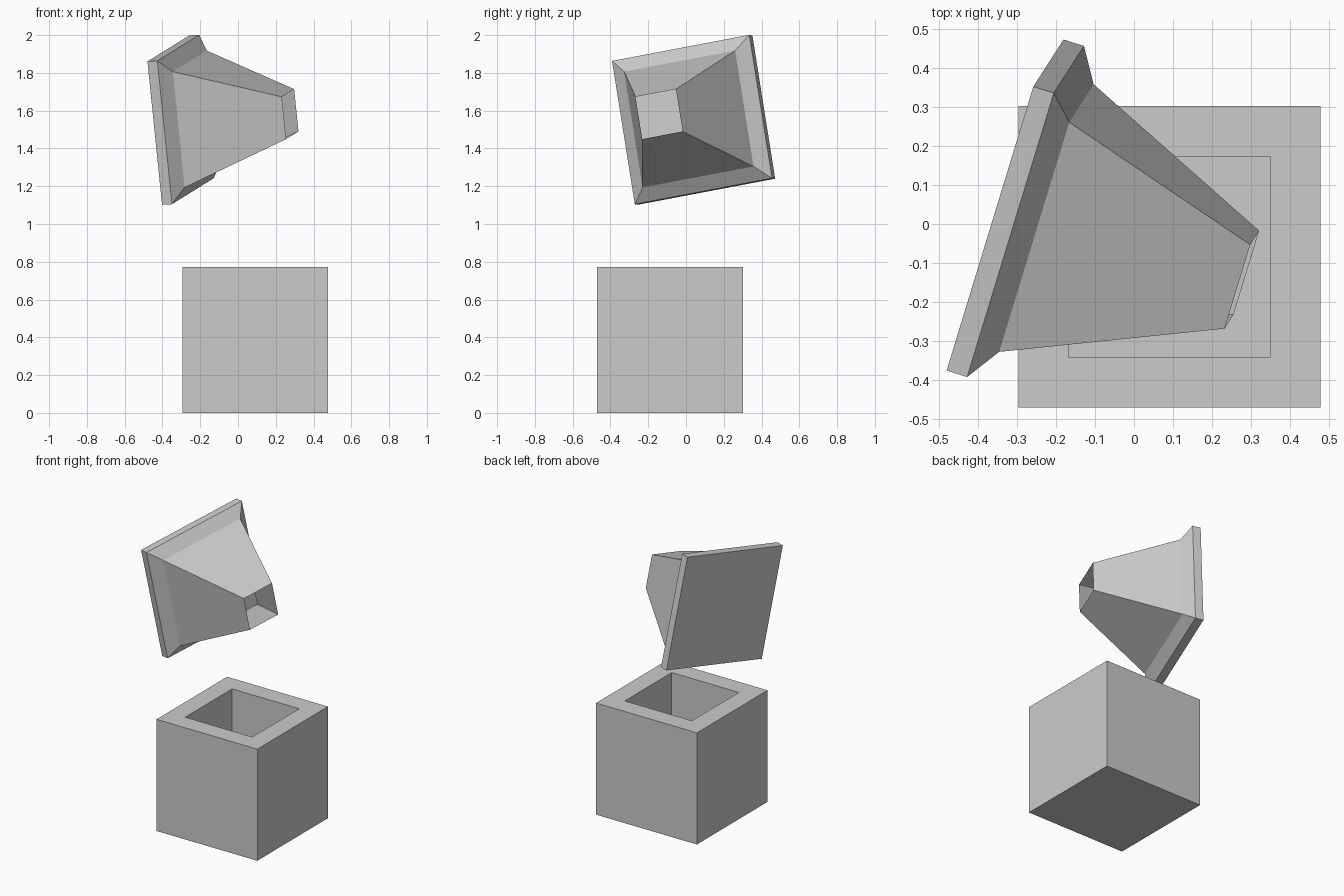
import bpy
import bmesh
from mathutils import Matrix, Vector

cube = bpy.data.objects.get("Cube")
if cube:
    bpy.data.objects.remove(cube, do_unlink=True)

# Single grey material
grey = bpy.data.materials.new("light grey")
grey.use_nodes = True
colour = (0.6, 0.6, 0.6, 1)
grey.diffuse_color = colour
grey.node_tree.nodes["Principled BSDF"].inputs["Base Color"].default_value = colour


def square_loft(name, profile, matrix, cap_end):
    """Skin square rings given as (half width, height); cap the first, optionally the last."""
    bm = bmesh.new()
    rings = [[bm.verts.new((sx * half, sy * half, height))
              for sx, sy in ((-1, -1), (1, -1), (1, 1), (-1, 1))]
             for half, height in profile]
    bm.faces.new(rings[0][::-1])
    for low, high in zip(rings, rings[1:]):
        for i in range(4):
            j = (i + 1) % 4
            bm.faces.new((low[i], low[j], high[j], high[i]))
    if cap_end:
        bm.faces.new(rings[-1])
    mesh = bpy.data.meshes.new(name)
    bm.to_mesh(mesh)
    bm.free()
    mesh.materials.append(grey)
    obj = bpy.data.objects.new(name, mesh)
    bpy.context.collection.objects.link(obj)
    obj.matrix_world = matrix
    return obj


# Hollow box: outer wall, flat rim, inner wall, floor
square_loft("hollow_box",
            [(0.386, 0), (0.386, 0.773), (0.257, 0.773), (0.257, 0.13)],
            Matrix.Translation((0.091, -0.084, 0)), True)

# Tilted shade: square plate, sloped shoulder, tapering neck with an open tip
u = Vector((0.222, 0.727, 0.138)).normalized()
v = Vector((-0.077, -0.12, 0.757))
v = (v - u * v.dot(u)).normalized()
n = u.cross(v)
tilt = Matrix((u, v, n)).transposed().to_4x4()
square_loft("tapered_shade",
            [(0.386, -0.055), (0.386, 0), (0.312, 0.056), (0.114, 0.581)],
            Matrix.Translation((-0.2775, 0.032, 1.553)) @ tilt, False)
